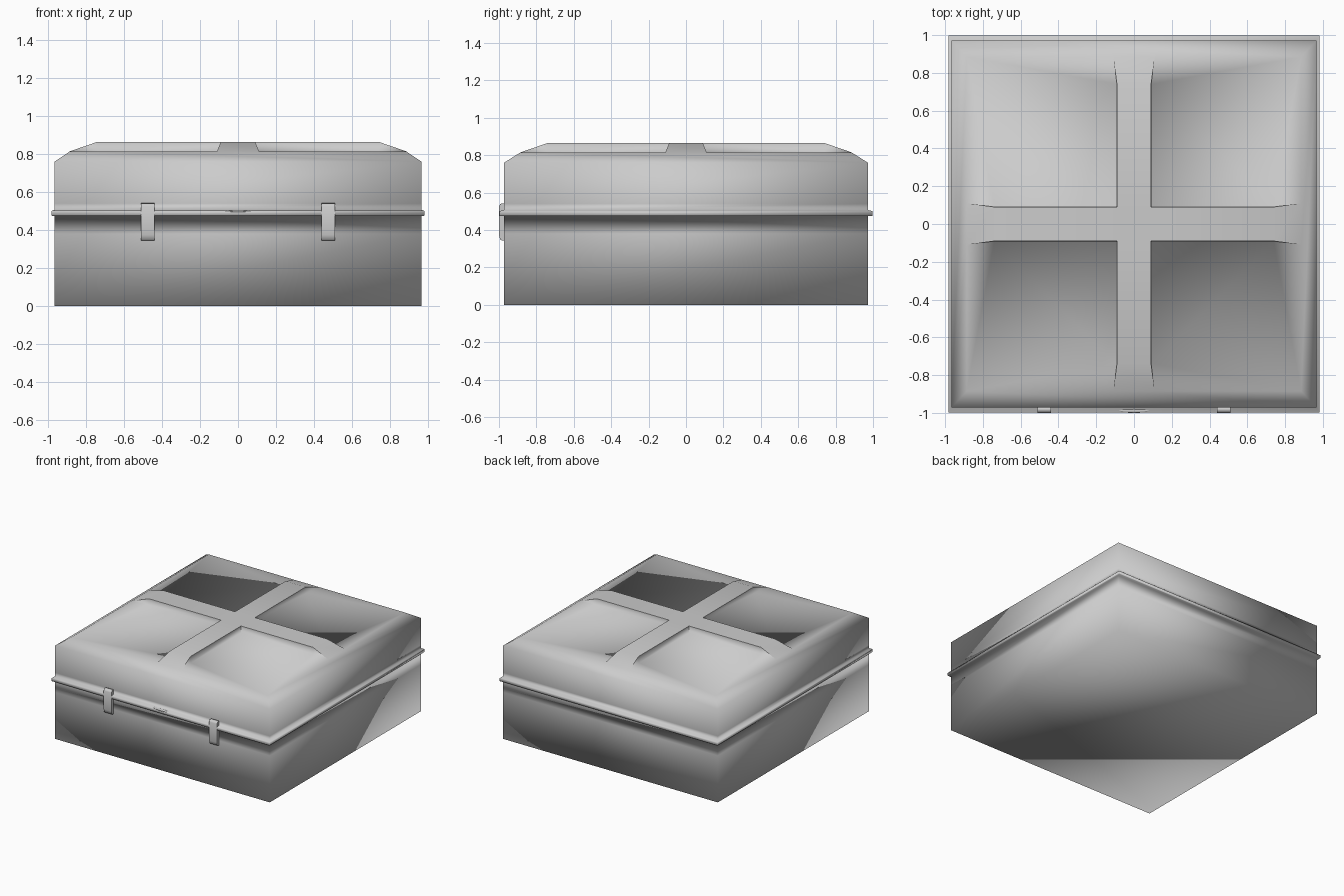
import bpy, bmesh, math
from mathutils import Vector

if "Cube" in bpy.data.objects:
    bpy.data.objects.remove(bpy.data.objects["Cube"])

HX, HY = 0.967, 0.972      # wall half sizes
RX, RY = 0.983, 0.998      # rim half sizes


def finish(bm, name):
    bmesh.ops.remove_doubles(bm, verts=bm.verts, dist=1e-4)
    bmesh.ops.recalc_face_normals(bm, faces=bm.faces)
    for f in bm.faces:
        f.smooth = True
    me = bpy.data.meshes.new(name)
    bm.to_mesh(me)
    bm.free()
    ob = bpy.data.objects.new(name, me)
    bpy.context.collection.objects.link(ob)
    return ob


def loft(bm, rings):
    """Stack rectangular rings given as (half x, half y, z)."""
    loops = [[bm.verts.new((sx * x, sy * y, z))
              for sx, sy in ((-1, -1), (1, -1), (1, 1), (-1, 1))] for x, y, z in rings]
    for a, b in zip(loops, loops[1:]):
        for i in range(4):
            j = (i + 1) % 4
            bm.faces.new((a[i], a[j], b[j], b[i]))
    return loops


# Base tray with the lower half of the rim
bm = bmesh.new()
loops = loft(bm, [(HX, HY, 0), (HX, HY, 0.38), (HX, HY, 0.475),
                  (RX - 0.003, RY - 0.003, 0.475), (RX, RY, 0.479), (RX, RY, 0.49)])
bm.faces.new(loops[0][::-1])
finish(bm, "base")

# Lid walls with the upper half of the rim
bm = bmesh.new()
loft(bm, [(RX, RY, 0.49), (RX, RY, 0.498), (RX - 0.004, RY - 0.004, 0.502),
          (HX, HY, 0.506), (HX, HY, 0.54), (HX, HY, 0.76)])

# Lid top: one quarter turned four times (shoulder, sunk panel, raised rib)
A, B, C, T = 0.09, 0.74, 0.885, 0.865
F = 0.815
quarter = [
    [(HX, -HX, .76), (HX, HX, .76), (C, C, F), (C, .11, F), (C, -.11, F), (C, -C, F)],
    [(.095, .095, F), (B, .095, F), (C, .11, F), (C, C, F), (.11, C, F), (.095, B, F)],
    [(A, -A, T), (B, -A, T), (B, A, T), (A, A, T)],
    [(B, -A, T), (C, -.11, F), (C, .11, F), (B, A, T)],
]
for s in (1, -1):
    quarter.append([(A, s * A, T), (B, s * A, T), (B, s * .095, F), (.095, s * .095, F)])
    quarter.append([(B, s * A, T), (C, s * .11, F), (B, s * .095, F)])
faces = [(k, f) for k in range(4) for f in quarter]
faces.append((0, [(A, A, T), (-A, A, T), (-A, -A, T), (A, -A, T)]))
for k, pts in faces:
    vs = []
    for x, y, z in pts:
        for _ in range(k):
            x, y = -y, x
        if abs(y) > 0.96:
            y = math.copysign(HY, y)
        vs.append(bm.verts.new((x, y, z)))
    bm.faces.new(vs)
bmesh.ops.remove_doubles(bm, verts=bm.verts, dist=1e-4)
bm.normal_update()
bmesh.ops.recalc_face_normals(bm, faces=bm.faces)
for e in bm.edges:      # crisp upper edges of the rib cross
    if max(v.co.z for v in e.verts) > 0.86 and len(e.link_faces) == 2 \
            and e.calc_face_angle() > math.radians(45):
        e.smooth = False
finish(bm, "lid")

# Front latches: bent clip profile swept along x
profile = [(-.970, .542), (-.992, .540), (-1.0, .525), (-1.0, .375),
           (-.994, .350), (-.985, .344), (-.970, .344)]
for name, cx in (("left_latch", -0.475), ("right_latch", 0.475)):
    bm = bmesh.new()
    f = bm.faces.new([bm.verts.new((cx - 0.035, y, z)) for y, z in profile])
    new = bmesh.ops.extrude_face_region(bm, geom=[f])["geom"]
    bmesh.ops.translate(bm, vec=Vector((0.07, 0, 0)),
                        verts=[v for v in new if isinstance(v, bmesh.types.BMVert)])
    for e in bm.edges:
        if abs(e.verts[0].co.x - e.verts[1].co.x) < 1e-5:
            e.smooth = False
    finish(bm, name)

# Small thumb tab in the middle of the front rim
bm = bmesh.new()
bmesh.ops.create_uvsphere(bm, u_segments=16, v_segments=8, radius=1)
bmesh.ops.scale(bm, vec=(0.1, 0.012, 0.007), verts=bm.verts)
bmesh.ops.translate(bm, vec=(0, -0.988, 0.499), verts=bm.verts)
finish(bm, "thumb_tab")
